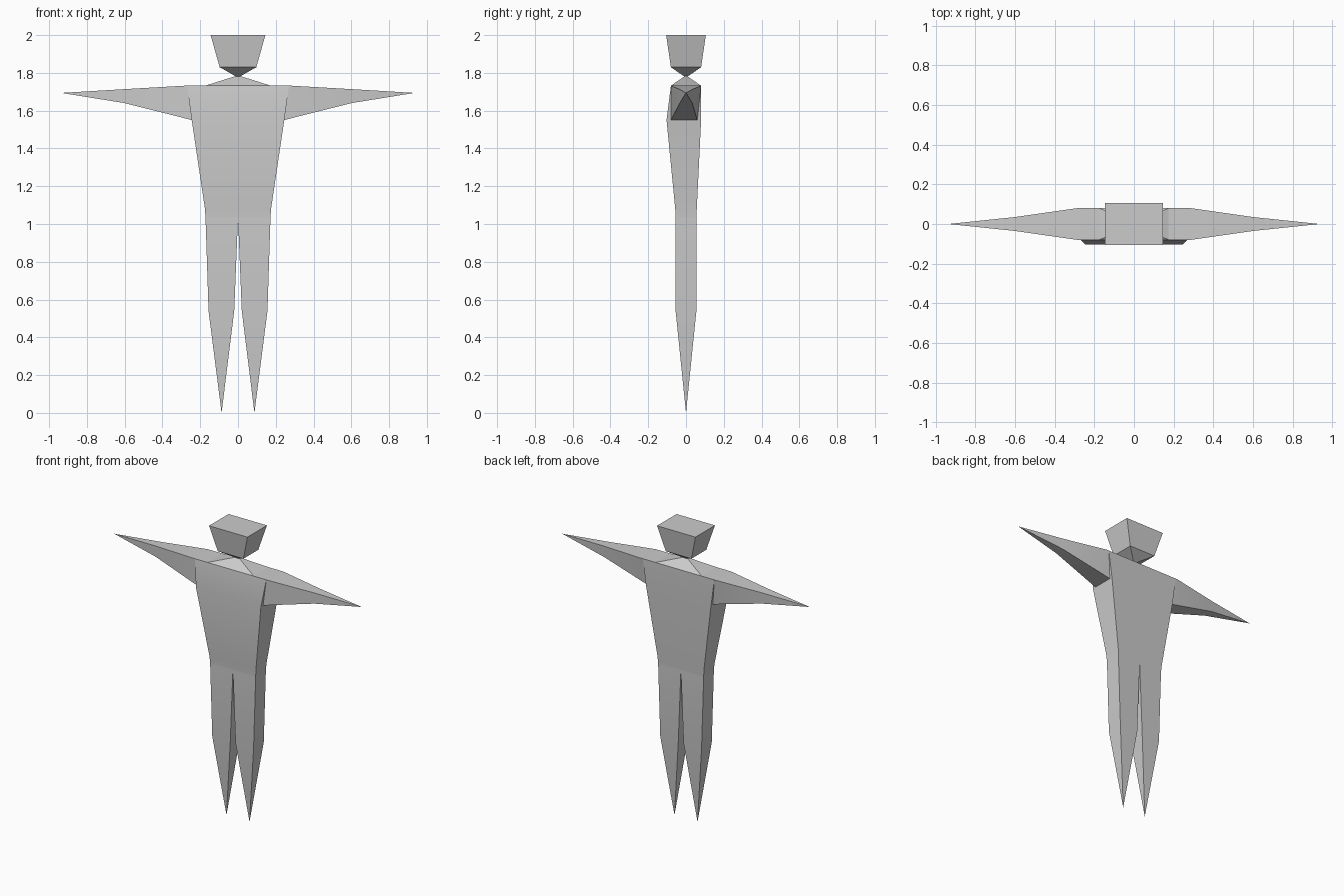
import bpy, bmesh, math

if "Cube" in bpy.data.objects:
    bpy.data.objects.remove(bpy.data.objects["Cube"])

grey = bpy.data.materials.new("light grey")
grey.diffuse_color = (0.6, 0.6, 0.6, 1)
grey.use_nodes = True
grey.node_tree.nodes["Principled BSDF"].inputs["Base Color"].default_value = grey.diffuse_color


def rect_z(x0, x1, y0, y1, z):
    """Horizontal four-point ring."""
    return [(x0, y0, z), (x1, y0, z), (x1, y1, z), (x0, y1, z)]


def loft(name, rings, mirror=False):
    """Skin a list of rings; a one-point ring makes a pointed tip."""
    bm = bmesh.new()
    loops = [[bm.verts.new(p) for p in r] for r in rings]
    for a, b in zip(loops, loops[1:]):
        for i in range(4):
            j = (i + 1) % 4
            if len(a) == 1:
                bm.faces.new((a[0], b[i], b[j]))
            elif len(b) == 1:
                bm.faces.new((a[i], a[j], b[0]))
            else:
                bm.faces.new((a[i], a[j], b[j], b[i]))
    for end in (loops[0], loops[-1]):
        if len(end) == 4:
            bm.faces.new(end)
    bmesh.ops.recalc_face_normals(bm, faces=bm.faces[:])
    mesh = bpy.data.meshes.new(name)
    bm.to_mesh(mesh)
    bm.free()
    mesh.materials.append(grey)
    ob = bpy.data.objects.new(name, mesh)
    bpy.context.collection.objects.link(ob)
    if mirror:
        ob.modifiers.new("Mirror", 'MIRROR').use_mirror_merge = False
    bpy.ops.object.select_all(action='DESELECT')
    ob.select_set(True)
    bpy.context.view_layer.objects.active = ob
    bpy.ops.object.shade_smooth_by_angle(angle=math.radians(30))
    return ob


# Head: flared block with a pointed chin
loft("head", [
    [(0, 0, 1.775)],
    rect_z(-0.097, 0.097, -0.08, 0.08, 1.83),
    rect_z(-0.145, 0.145, -0.105, 0.105, 2.0)])

# Neck: shallow pyramid on the shoulders
loft("neck", [
    rect_z(-0.175, 0.175, -0.08, 0.08, 1.732),
    [(0, 0, 1.787)]])

# Torso: tapers from the chest to the hips
loft("torso", [
    rect_z(-0.172, 0.172, -0.055, 0.055, 1.035),
    rect_z(-0.175, 0.175, -0.057, 0.057, 1.08),
    rect_z(-0.245, 0.245, -0.103, 0.08, 1.55),
    rect_z(-0.27, 0.27, -0.08, 0.08, 1.732)])

# Arms: root, elbow and pointed hand
loft("arms", [
    [(0.2, -0.08, 1.55), (0.2, 0.06, 1.55), (0.2, 0.08, 1.732), (0.2, -0.08, 1.732)],
    [(0.243, -0.08, 1.55), (0.243, 0.06, 1.55), (0.285, 0.08, 1.732), (0.285, -0.08, 1.732)],
    [(0.6, -0.033, 1.64), (0.6, 0.033, 1.64), (0.6, 0.035, 1.714), (0.6, -0.035, 1.714)],
    [(0.935, 0, 1.694)]], mirror=True)

# Legs: hip, knee and pointed foot
loft("legs", [
    rect_z(0.0, 0.172, -0.055, 0.055, 1.035),
    rect_z(0.02, 0.156, -0.055, 0.055, 0.54),
    [(0.087, 0, 0)]], mirror=True)
